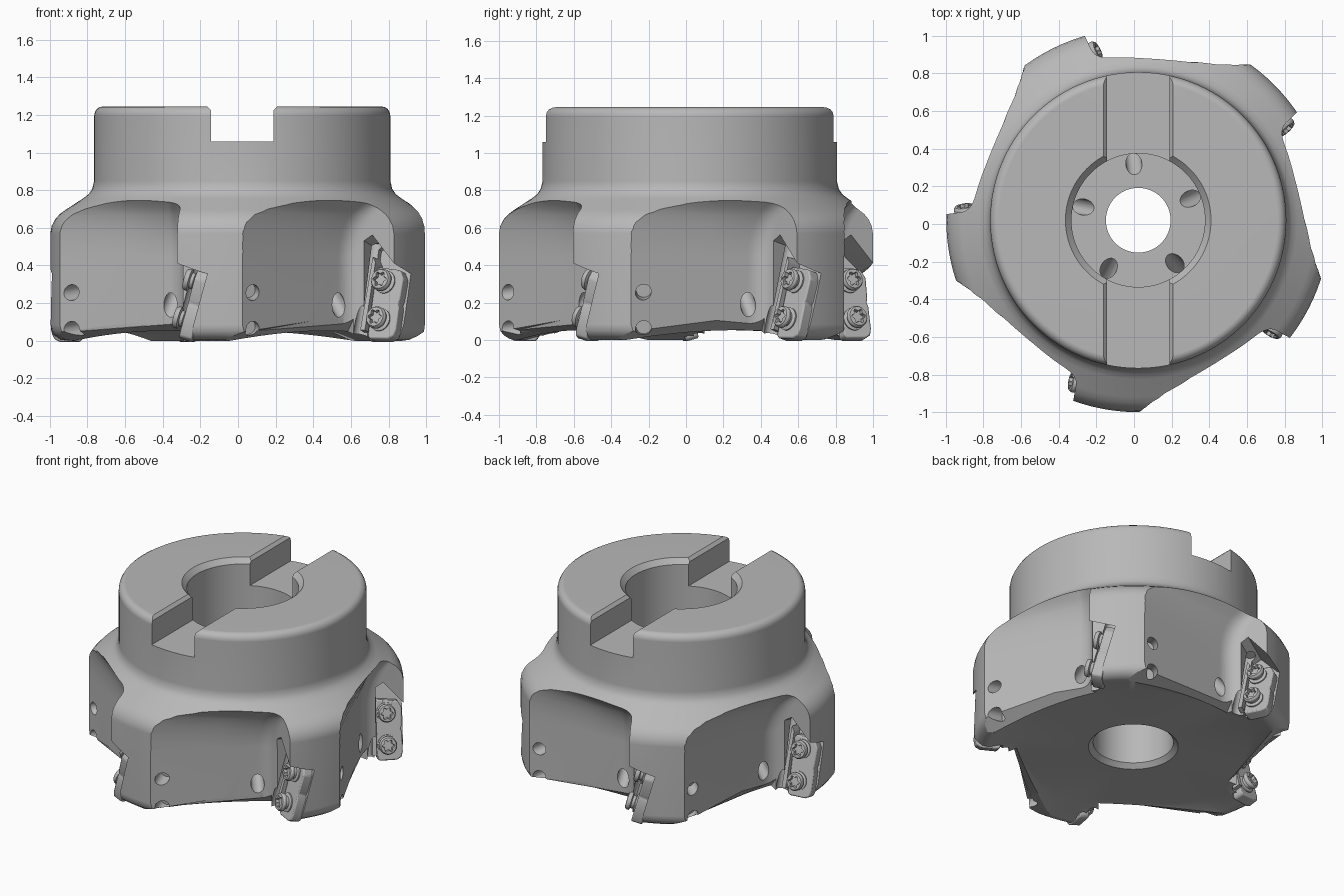
import bpy, bmesh, math
from mathutils import Vector, Matrix

if "Cube" in bpy.data.objects:
    bpy.data.objects.remove(bpy.data.objects["Cube"])

AXIS = Vector((0.0225, 0.02, 0))
COUNT, STEP = 5, math.radians(72)
TIP = math.radians(-37.8)      # angle of the tooth tip
FLOOR = math.radians(-57.5)    # direction the pocket floor faces
WALL = math.radians(-28)       # direction the pocket wall runs outwards
RAKE = 0.28                    # backward lean of the insert seat

steel = bpy.data.materials.new("steel_grey")
steel.diffuse_color = (0.48, 0.48, 0.48, 1)
steel.use_nodes = True
steel.node_tree.nodes["Principled BSDF"].inputs["Base Color"].default_value = steel.diffuse_color


def make(name, bm):
    bmesh.ops.recalc_face_normals(bm, faces=bm.faces)
    mesh = bpy.data.meshes.new(name)
    bm.to_mesh(mesh)
    bm.free()
    mesh.materials.append(steel)
    ob = bpy.data.objects.new(name, mesh)
    bpy.context.collection.objects.link(ob)
    return ob


def loft(name, rings, closed=False):
    """Skin equal-length rings; cap the ends unless closed on itself."""
    bm = bmesh.new()
    vs = [[bm.verts.new(p) for p in ring] for ring in rings]
    n, m = len(vs[0]), len(vs)
    for i in range(m if closed else m - 1):
        a, b = vs[i], vs[(i + 1) % m]
        for j in range(n):
            bm.faces.new((a[j], a[(j + 1) % n], b[(j + 1) % n], b[j]))
    if not closed:
        bm.faces.new(vs[0])
        bm.faces.new(vs[-1])
    return make(name, bm)


def circle(r, z, n):
    return [Vector((r * math.cos(2 * math.pi * i / n), r * math.sin(2 * math.pi * i / n), z)) for i in range(n)]


def rod(name, a, b, r, n=20):
    a, b = Vector(a), Vector(b)
    rot = (b - a).to_track_quat('Z', 'Y').to_matrix()
    return loft(name, [[a + rot @ p for p in circle(r, z, n)] for z in (0, (b - a).length)])


def polar(r, a, z=0):
    return Vector((r * math.cos(a), r * math.sin(a), z))


# frame of the insert seat: s runs outwards along the wall, n points out of it
P, E_S, E_N = polar(1.02, TIP), polar(1, WALL), polar(1, WALL - math.pi / 2)
# frame of the pocket floor: u runs along it, v points out of it
E_U, E_V = polar(1, FLOOR + math.pi / 2), polar(1, FLOOR)


def seat_pt(s, n, z):
    return P + E_S * s + E_N * (n - .03 - RAKE * (z - .22)) + Vector((0, 0, z + RAKE * n))


def floor_pt(u, v, z):
    return E_U * u + E_V * v + Vector((0, 0, z))


def plate(name, outline, n0, n1):
    return loft(name, [[seat_pt(s, n, z) for s, z in outline] for n in (n0, n1)])


# cutter body: revolved profile, bore included
PROFILE = [(.285, .055), (.72, .055), (.92, 0), (.965, .005), (.995, .025), (1.013, .05), (1.02, .085),
           (1.02, .57), (1.013, .61), (.995, .645), (.97, .673), (.94, .695), (.845, .757), (.815, .78),
           (.797, .808), (.787, .85), (.787, 1.195), (.783, 1.215), (.773, 1.232), (.757, 1.242), (.74, 1.245),
           (.387, 1.245), (.355, 1.21), (.355, .72), (.172, .72), (.172, .42), (.255, .42), (.255, .085)]
body = loft("cutter_body", [circle(r, z, 120) for r, z in PROFILE], closed=True)

cutters = []

# drive slot with chamfered lips
slot = [(-.165, 1.06), (.165, 1.06), (.165, 1.225), (.205, 1.265), (-.205, 1.265), (-.165, 1.225)]
cutters.append(loft("slot_cutter", [[Vector((x, y, z)) for x, z in slot] for y in (-1, 1)]))


# chip pocket: floor that deepens towards the wall, rounded corner, wall up to the tip
def pocket_ring(z, f):
    tu, tv = P.dot(E_U), P.dot(E_V)
    slope, lean = math.tan(WALL - FLOOR), .165 * f

    def depth(u):
        return .861 - lean * (u + .547)

    cu = .25
    for _ in range(12):
        cu = tu - (tv - depth(cu)) * slope
    cv, rad = depth(cu), .09
    start = (cu - rad, depth(cu - rad))
    end = (cu + rad * math.sin(WALL - FLOOR), cv + rad * math.cos(WALL - FLOOR))
    pts = [(-.75, depth(-.75)), (-.1, depth(-.1))]
    for i in range(9):
        t = i / 8
        pts.append(tuple((1 - t) ** 2 * a + 2 * t * (1 - t) * c + t * t * b
                         for a, c, b in zip(start, (cu, cv), end)))
    pts += [(tu + .4 * slope, tv + .4), (-.75, tv + .4)]
    return [floor_pt(u, v, z) for u, v in pts]


LAYERS = [(-.1, 1), (.45, 1), (.52, .95), (.58, .85), (.63, .70), (.67, .53), (.70, .36), (.73, .12),
          (.745, 0), (.82, 0)]
pocket = loft("pocket_cutter", [pocket_ring(z, f) for z, f in LAYERS])

# chamfer between the pocket floor and the bottom disc
under = []
for u, v0, z0, v1, z1 in ((-.60, .74, -.005, .87, .04), (.215, .70, .04, .75, .10)):
    dv, dz = v1 - v0, z1 - z0
    under.append([floor_pt(u, v, z) for v, z in ((v0, z0), (v1 + dv, z1 + dz), (1.3, z1 + dz), (1.3, -.1), (v0, -.1))])
chamfer = loft("chamfer_cutter", under)

# insert seat, relief groove, screw holes and coolant channel
seat = plate("seat_cutter", [(-.18, -.1), (.15, -.1), (.15, .30), (0, .39), (-.13, .53), (-.18, .50)], -.09, .16)
groove = rod("groove_cutter", seat_pt(-.20, -.02, -.1), seat_pt(-.185, -.02, .53), .042)
holes = [rod("screw_hole_cutter", floor_pt(-.505, .95, z - .01), floor_pt(-.45, .76, z + .02), .042)
         for z in (.25, .055)]
coolant = rod("coolant_cutter", polar(.256, math.radians(-50), .77), polar(.83, math.radians(-47.8), .11), .043)

for src in [pocket, chamfer, seat, groove, coolant] + holes:
    cutters.append(src)
    for k in range(1, COUNT):
        dup = src.copy()
        dup.matrix_world = Matrix.Rotation(k * STEP, 4, 'Z')
        bpy.context.collection.objects.link(dup)
        cutters.append(dup)

for c in cutters:
    mod = body.modifiers.new("cut", 'BOOLEAN')
    mod.operation, mod.solver, mod.object = 'DIFFERENCE', 'EXACT', c
bpy.context.view_layer.update()
cut_mesh = bpy.data.meshes.new_from_object(body.evaluated_get(bpy.context.evaluated_depsgraph_get()))
body.modifiers.clear()
body.data = cut_mesh
for c in cutters:
    bpy.data.objects.remove(c)

# cutting insert with a waist between its two screws and a rounded outer corner
insert = plate("cutting_insert", [(-.165, .035), (-.15, .02), (-.04, .02), (-.01, .035), (.0, .07), (.0, .19),
                                  (-.008, .21), (.0, .23), (.005, .34), (-.02, .385), (-.15, .40),
                                  (-.165, .385)], -.10, -.03)
bev = insert.modifiers.new("edge", 'BEVEL')
bev.width, bev.segments = .008, 2

# slim wedge beside the insert
wedge = plate("insert_wedge", [(-.20, .06), (-.172, .06), (-.162, .42), (-.182, .45)], -.10, -.01)


# screw head with a six-lobed recess
def screw(z0):
    steps = [(.060, -.05, 0), (.060, -.022, 0), (.042, -.016, 0), (.042, 0, 0), (.057, .006, 0),
             (.057, .02, 0), (.050, .032, 0), (.034, .034, 1), (.030, .012, 1)]
    rings = []
    for r, n, lobed in steps:
        ring = []
        for i in range(36):
            a = 2 * math.pi * i / 36
            q = r * (1 + .2 * lobed * math.cos(6 * a))
            ring.append(seat_pt(-.10 + q * math.cos(a), n, z0 + q * math.sin(a)))
        rings.append(ring)
    return loft("insert_screw", rings)


parts = [insert, wedge, screw(.32), screw(.12)]
for src in parts:
    for k in range(COUNT):
        ob = src if k == 0 else src.copy()
        if k:
            bpy.context.collection.objects.link(ob)
        ob.matrix_world = Matrix.Translation(AXIS) @ Matrix.Rotation(k * STEP, 4, 'Z')
body.location = AXIS

# smooth curved faces, keep machined edges crisp
for ob in [body] + parts:
    bpy.ops.object.select_all(action='DESELECT')
    ob.select_set(True)
    bpy.context.view_layer.objects.active = ob
    bpy.ops.object.shade_smooth_by_angle(angle=math.radians(28))
wn = body.modifiers.new("normals", 'WEIGHTED_NORMAL')
wn.keep_sharp = True
